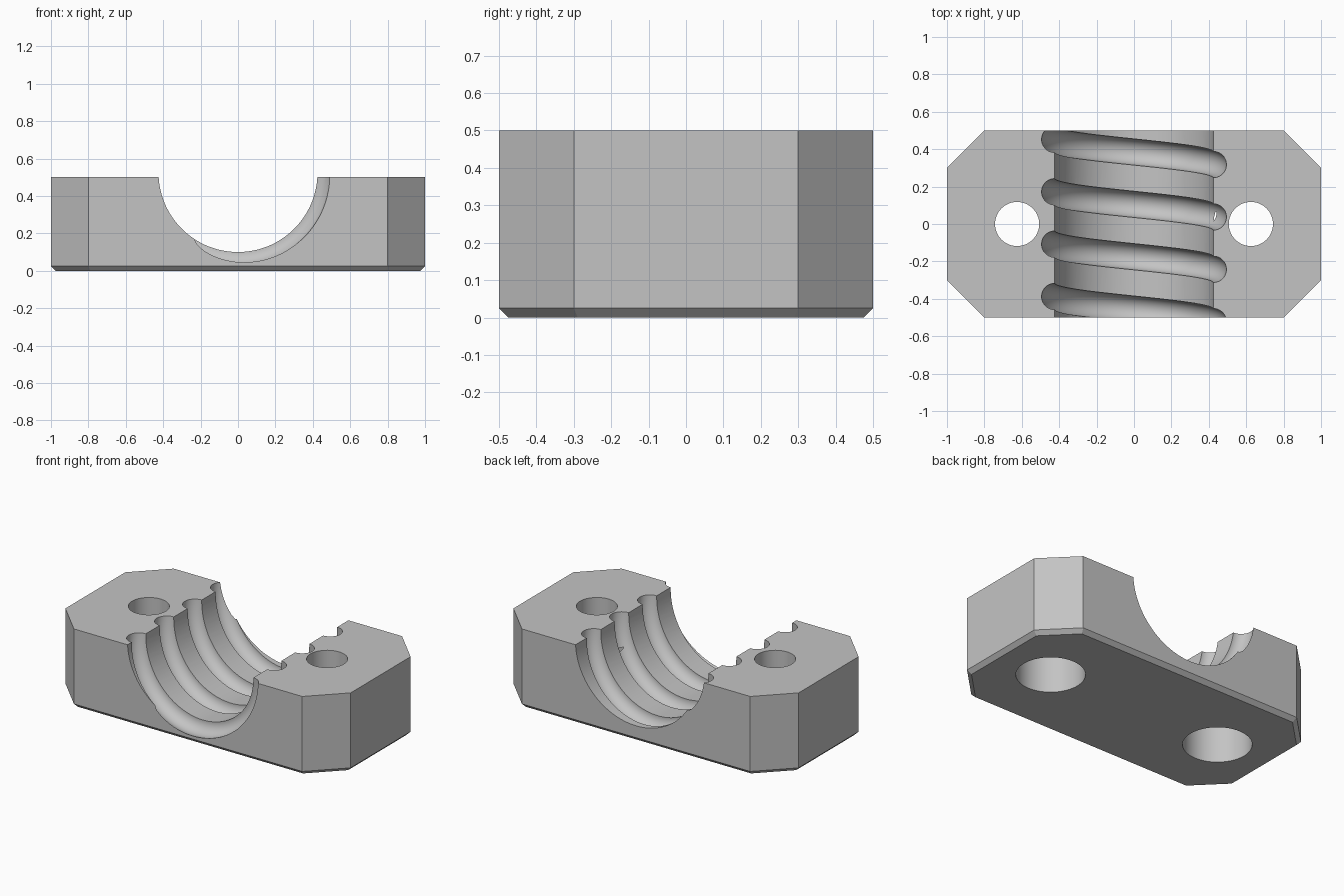
import bpy, bmesh
from math import cos, sin, pi, radians
from mathutils import Vector, Matrix

default = bpy.data.objects.get("Cube")
if default:
    bpy.data.objects.remove(default, do_unlink=True)

# Main dimensions
HEIGHT, HALF_X, HALF_Y, CORNER, CHAMFER = 0.5, 1.0, 0.5, 0.2, 0.025
AXIS_Z, BORE_R = 0.525, 0.425
GROOVE_R, PITCH = 0.07, 0.28

grey = bpy.data.materials.new("light grey")
grey.use_nodes = True
colour = (0.55, 0.55, 0.55, 1)
grey.diffuse_color = colour
grey.node_tree.nodes["Principled BSDF"].inputs["Base Color"].default_value = colour


def make_object(name, bm):
    bmesh.ops.recalc_face_normals(bm, faces=bm.faces)
    mesh = bpy.data.meshes.new(name)
    bm.to_mesh(mesh)
    bm.free()
    mesh.materials.append(grey)
    obj = bpy.data.objects.new(name, mesh)
    bpy.context.collection.objects.link(obj)
    return obj


def cylinder(name, radius, depth, matrix, sides):
    bm = bmesh.new()
    bmesh.ops.create_cone(bm, cap_ends=True, segments=sides, radius1=radius,
                          radius2=radius, depth=depth, matrix=matrix)
    return make_object(name, bm)


def helix_tube(name, y_start, turns, steps=96, sides=32):
    """Round tube wound about the bore axis, starting on the -x side."""
    bm = bmesh.new()
    rings = []
    for i in range(int(turns * steps) + 1):
        a = 2 * pi * i / steps
        radial = Vector((-cos(a), 0, -sin(a)))
        centre = radial * BORE_R + Vector((0, y_start - PITCH * a / (2 * pi), AXIS_Z))
        tangent = Vector((sin(a) * BORE_R, -PITCH / (2 * pi), -cos(a) * BORE_R))
        side = tangent.normalized().cross(radial)
        angles = [2 * pi * (k + 0.37) / sides for k in range(sides)]
        rings.append([bm.verts.new(centre + GROOVE_R * (radial * cos(t) + side * sin(t)))
                      for t in angles])
    for r, s in zip(rings, rings[1:]):
        for k in range(sides):
            n = (k + 1) % sides
            bm.faces.new((r[k], r[n], s[n], s[k]))
    bm.faces.new(rings[0])
    bm.faces.new(rings[-1])
    return make_object(name, bm)


# Block with clipped corners and a chamfered underside
bm = bmesh.new()
outline = []
for sx, sy in ((1, 1), (-1, 1), (-1, -1), (1, -1)):
    pair = [(sx * HALF_X, sy * (HALF_Y - CORNER)), (sx * (HALF_X - CORNER), sy * HALF_Y)]
    outline += pair if sx * sy > 0 else pair[::-1]
base = bm.faces.new([bm.verts.new((x, y, 0)) for x, y in outline])
raised = bmesh.ops.extrude_face_region(bm, geom=[base], use_keep_orig=True)["geom"]
bmesh.ops.translate(bm, vec=(0, 0, HEIGHT),
                    verts=[v for v in raised if isinstance(v, bmesh.types.BMVert)])
bmesh.ops.recalc_face_normals(bm, faces=bm.faces)
rim = [e for e in bm.edges if all(v.co.z < 0.01 for v in e.verts)]
bmesh.ops.bevel(bm, geom=rim, offset=CHAMFER, segments=1, affect='EDGES')
block = make_object("clamp_block", bm)

# Cutters: bore, spiral groove, bolt holes and their counterbores
lay_down = Matrix.Translation((0, 0, AXIS_Z)) @ Matrix.Rotation(pi / 2, 4, 'X')
cutters = [cylinder("bore_cutter", BORE_R, 2, lay_down, 128),
           helix_tube("groove_cutter", 0.455 + PITCH, 5.6)]
for side, x in (("left", 0.625), ("right", -0.625)):
    cutters.append(cylinder(side + "_bolt_hole_cutter", 0.118, 2,
                            Matrix.Translation((x, 0, 0.25)), 64))
    cutters.append(cylinder(side + "_counterbore_cutter", 0.2, 0.6,
                            Matrix.Translation((x, 0, 0)), 64))

bpy.context.view_layer.objects.active = block
for cutter in cutters:
    mod = block.modifiers.new(cutter.name, 'BOOLEAN')
    mod.operation, mod.solver, mod.object = 'DIFFERENCE', 'EXACT', cutter
    bpy.ops.object.modifier_apply(modifier=mod.name)
for cutter in cutters:
    bpy.data.objects.remove(cutter, do_unlink=True)

# Smooth curved walls, crisp edges
bpy.ops.object.select_all(action='DESELECT')
block.select_set(True)
bpy.ops.object.shade_smooth_by_angle(angle=radians(25))
